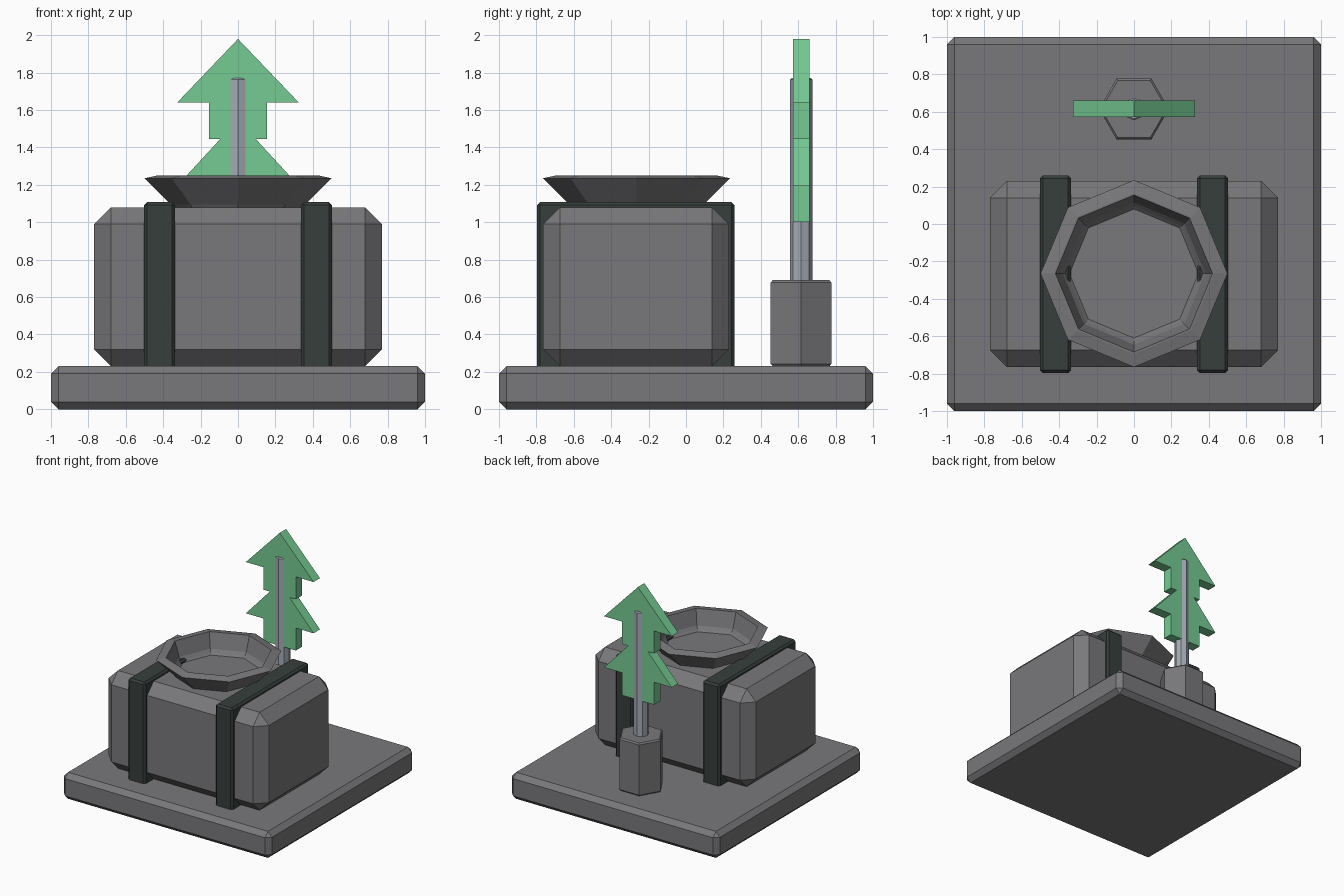
import bpy, bmesh, math
from mathutils import Matrix

old = bpy.data.objects.get("Cube")
if old:
    bpy.data.objects.remove(old, do_unlink=True)


def material(name, rgb):
    m = bpy.data.materials.new(name)
    m.use_nodes = True
    m.diffuse_color = (*rgb, 1)
    m.node_tree.nodes["Principled BSDF"].inputs["Base Color"].default_value = (*rgb, 1)
    return m


stone = material("stone grey", (0.19, 0.19, 0.20))
strap_dark = material("dark strap", (0.037, 0.049, 0.046))
leaf = material("leaf green", (0.18, 0.60, 0.29))
pale = material("pale metal", (0.37, 0.41, 0.46))


def finish(bm, name, mat, bevel=0):
    if bevel:
        sharp = [e for e in bm.edges if e.calc_face_angle(0) > 0.9]
        bmesh.ops.bevel(bm, geom=sharp, offset=bevel, segments=1, affect='EDGES')
    bmesh.ops.recalc_face_normals(bm, faces=bm.faces)
    mesh = bpy.data.meshes.new(name)
    bm.to_mesh(mesh)
    bm.free()
    mesh.materials.append(mat)
    obj = bpy.data.objects.new(name, mesh)
    bpy.context.collection.objects.link(obj)
    return obj


def box(name, mat, low, high, bevel):
    bm = bmesh.new()
    size = [b - a for a, b in zip(low, high)]
    centre = [(a + b) / 2 for a, b in zip(low, high)]
    bmesh.ops.create_cube(bm, size=1, matrix=Matrix.Translation(centre) @ Matrix.Diagonal((*size, 1)))
    return finish(bm, name, mat, bevel)


def lathe(name, mat, centre, profile, sides, closed_loop=False):
    """Rings of (radius, z) joined into a prism, or into a hollow ring."""
    bm = bmesh.new()
    rings = []
    for r, z in profile:
        rings.append([bm.verts.new((centre[0] + r * math.cos(math.tau * i / sides),
                                    centre[1] + r * math.sin(math.tau * i / sides), z))
                      for i in range(sides)])
    pairs = list(zip(rings, rings[1:]))
    if closed_loop:
        pairs.append((rings[-1], rings[0]))
    else:
        bm.faces.new(rings[0])
        bm.faces.new(rings[-1])
    for a, b in pairs:
        for i in range(sides):
            j = (i + 1) % sides
            bm.faces.new((a[i], a[j], b[j], b[i]))
    return finish(bm, name, mat)


# Ground slab and chamfered body
box("base_slab", stone, (-1, -1, 0), (1, 1, 0.23), 0.04)
box("body", stone, (-0.77, -0.765, 0.23), (0.77, 0.23, 1.08), 0.09)

# Straps wrapped over the body
for side, x in (("right", -0.42), ("left", 0.42)):
    box(side + "_strap", strap_dark, (x - 0.083, -0.797, 0.2), (x + 0.083, 0.26, 1.107), 0.016)

# Flared eight-sided bowl
lathe("bowl", stone, (0, -0.265),
      [(0.335, 1.07), (0.5, 1.235), (0.43, 1.25), (0.42, 1.25), (0.38, 1.12), (0.34, 1.07)],
      8, closed_loop=True)

# Six-sided pot and pole
lathe("pot", stone, (0, 0.615),
      [(0.175, 0.23), (0.187, 0.242), (0.187, 0.678), (0.175, 0.69)], 6)
lathe("pole", pale, (0, 0.615),
      [(0.06, 0.68), (0.06, 1.762), (0.052, 1.77)], 8)

# Flat tree cutout: half outline mirrored across the middle
half = [(0.155, 1.0), (0.155, 1.195), (0.325, 1.195), (0.095, 1.445),
        (0.155, 1.445), (0.155, 1.64), (0.325, 1.64)]
outline = half + [(0, 1.98)] + [(-x, z) for x, z in reversed(half)]
bm = bmesh.new()
face = bm.faces.new([bm.verts.new((x, 0.572, z)) for x, z in outline])
new = bmesh.ops.extrude_face_region(bm, geom=[face])["geom"]
bmesh.ops.translate(bm, vec=(0, 0.088, 0), verts=[v for v in new if isinstance(v, bmesh.types.BMVert)])
if not face.is_valid or len(bm.faces) < len(outline) + 2:
    bm.faces.new([v for v in bm.verts if v.co.y < 0.6])
finish(bm, "tree_cutout", leaf)
